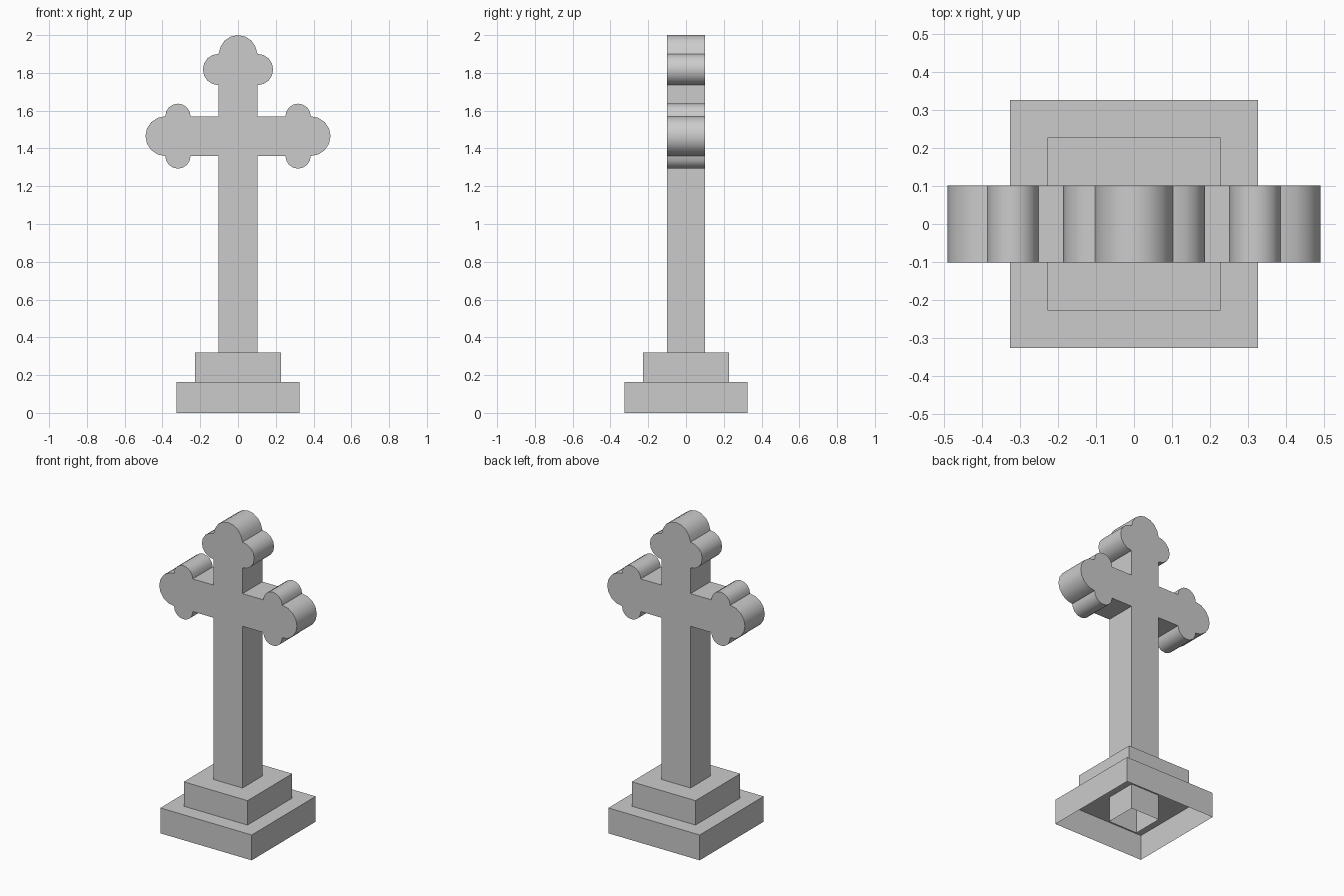
import bpy, bmesh
from math import cos, sin, radians

if "Cube" in bpy.data.objects:
    bpy.data.objects.remove(bpy.data.objects["Cube"])

DEPTH = 0.101     # half thickness of the cross
W = 0.103         # half width of the shaft


def finish(name, bm):
    me = bpy.data.meshes.new(name)
    bm.to_mesh(me)
    bm.free()
    ob = bpy.data.objects.new(name, me)
    bpy.context.collection.objects.link(ob)
    return ob


def open_box(name, half, z0, z1):
    """Square block with no underside."""
    bm = bmesh.new()
    low, high = [[bm.verts.new((sx * half, sy * half, z))
                  for sx, sy in ((-1, -1), (1, -1), (1, 1), (-1, 1))] for z in (z0, z1)]
    for i in range(4):
        j = (i + 1) % 4
        bm.faces.new((low[i], low[j], high[j], high[i]))
    bm.faces.new(high)
    return finish(name, bm)


def arc(cx, cz, r, a0, a1, n=8):
    return [(cx + r * cos(radians(a0 + (a1 - a0) * i / n)),
             cz + r * sin(radians(a0 + (a1 - a0) * i / n))) for i in range(n + 1)]


# stepped base, hollow underneath
open_box("lower_step", 0.325, 0.0, 0.163)
open_box("upper_step", 0.227, 0.163, 0.32)

# right half of the cross outline, from the foot up to the crown
half = [(W, 0.0), (W, 1.36)]
half += arc(0.318, 1.36, 0.067, 180, 360)       # lower arm lobe
half += arc(0.385, 1.465, 0.105, -90, 90)[1:]   # arm tip
half += arc(0.318, 1.57, 0.067, 0, 180)[1:]     # upper arm lobe
half += [(W, 1.57)]
half += arc(W, 1.818, 0.083, -90, 90)           # side lobe of the head
half += arc(0, 1.9, 0.1, 0, 90, 4)[1:]          # crown lobe
outline = half + [(-x, z) for x, z in reversed(half[:-1])]

# extruded cross, open at the foot
bm = bmesh.new()
front = [bm.verts.new((x, -DEPTH, z)) for x, z in outline]
back = [bm.verts.new((x, DEPTH, z)) for x, z in outline]
bm.faces.new(front)
bm.faces.new(back[::-1])
for i in range(len(outline) - 1):
    bm.faces.new((front[i + 1], front[i], back[i], back[i + 1]))
cross = finish("cross", bm)

# smooth lobes with crisp corners
bpy.context.view_layer.objects.active = cross
cross.select_set(True)
bpy.ops.object.shade_smooth_by_angle(angle=radians(40))
